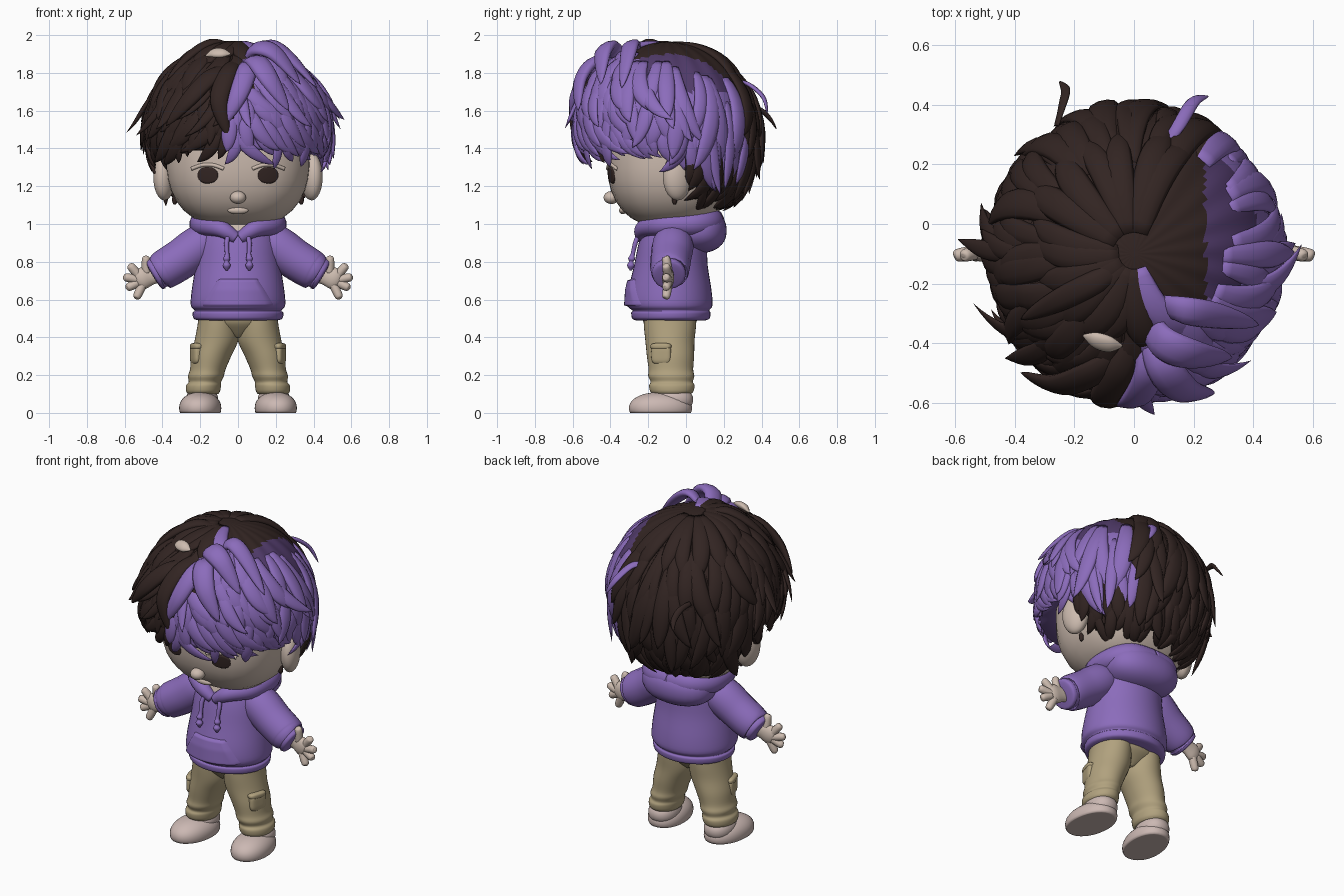
import bpy, bmesh, math, random
from math import sin, cos, pi
from mathutils import Vector as V

random.seed(7)
if "Cube" in bpy.data.objects:
    bpy.data.objects.remove(bpy.data.objects["Cube"])

def material(name, *rgb):
    m = bpy.data.materials.new(name)
    m.use_nodes = True
    m.diffuse_color = (*rgb, 1)
    m.node_tree.nodes["Principled BSDF"].inputs["Base Color"].default_value = (*rgb, 1)
    return m

SKIN = material("skin", 0.61, 0.50, 0.43)
DARK = material("dark_brown_hair", 0.032, 0.018, 0.016)
PURPLE = material("purple", 0.26, 0.15, 0.50)
SHADE = material("deep_purple", 0.085, 0.045, 0.15)
KHAKI = material("khaki", 0.44, 0.36, 0.21)
SHOE = material("pale_pink_leather", 0.60, 0.48, 0.45)
EYE = material("dark_eye", 0.035, 0.02, 0.018)

def finish(name, bm, *mats):
    bmesh.ops.recalc_face_normals(bm, faces=bm.faces)
    for f in bm.faces:
        f.smooth = True
    me = bpy.data.meshes.new(name)
    bm.to_mesh(me)
    bm.free()
    for m in mats:
        me.materials.append(m)
    bpy.context.scene.collection.objects.link(bpy.data.objects.new(name, me))

def bridge(bm, rings):
    """Skin a list of point rings and cap both ends."""
    loops = [[bm.verts.new(p) for p in r] for r in rings]
    for a, b in zip(loops, loops[1:]):
        for i in range(len(a)):
            bm.faces.new((a[i - 1], a[i], b[i], b[i - 1]))
    bm.faces.new(loops[0])
    bm.faces.new(loops[-1][::-1])

def spline(pts, steps=6):
    """Catmull-Rom through tuples of any length."""
    p = [pts[0], *pts, pts[-1]]
    out = [tuple(0.5 * (2 * b + (c - a) * t + (2 * a - 5 * b + 4 * c - d) * t * t + (3 * b - a - 3 * c + d) * t ** 3)
                 for a, b, c, d in zip(*p[i - 1:i + 3]))
           for i in range(1, len(p) - 2) for t in (k / steps for k in range(steps))]
    return out + [tuple(pts[-1])]

def sweep(bm, path, widths, flat=1.0, origin=None, n=10):
    """Tube along a path; flattened towards the origin when one is given."""
    path = [V(p) for p in path]
    rings = []
    for i, p in enumerate(path):
        t = (path[min(i + 1, len(path) - 1)] - path[max(i - 1, 0)]).normalized()
        side = t.cross((p - origin) if origin else V((0, 1, 0.02))).normalized()
        up = side.cross(t)
        rings.append([p + widths[i] * (side * cos(a) + up * flat * sin(a)) for a in (2 * pi * k / n for k in range(n))])
    bridge(bm, rings)

def tube(name, pts, mat, flat=1.0, origin=None, n=16):
    """Tube through (x, y, z, radius) points."""
    bm = bmesh.new()
    s = spline(pts)
    sweep(bm, [q[:3] for q in s], [max(q[3], 0.001) for q in s], flat, origin, n)
    finish(name, bm, mat)

def loft(name, sections, mat, n=40):
    """Stack of horizontal ellipses given as (z, cx, cy, rx, ry)."""
    bm = bmesh.new()
    bridge(bm, [[V((cx + rx * cos(2 * pi * k / n), cy + ry * sin(2 * pi * k / n), z))
                 for k in range(n)] for z, cx, cy, rx, ry in spline(sections, 4)])
    finish(name, bm, mat)

def blob(name, c, r, mat, p=2.0, turn=0.0, floor=-1):
    """Superellipsoid, optionally turned about z and flattened on a floor."""
    bm = bmesh.new()
    bmesh.ops.create_uvsphere(bm, u_segments=32, v_segments=20, radius=1)
    for v in bm.verts:
        v.co /= sum(abs(q) ** p for q in v.co) ** (1 / p)
        x, y, z = (v.co[i] * r[i] for i in range(3))
        v.co = c[0] + x * cos(turn) - y * sin(turn), c[1] + x * sin(turn) + y * cos(turn), max(c[2] + z, floor)
    finish(name, bm, mat)

def plate(name, outline, depth, mat, lift, n=16):
    """Thin patch fitted to a front surface y = depth(x, z); outline(u, v) gives x, z."""
    bm = bmesh.new()
    bmesh.ops.create_grid(bm, x_segments=n, y_segments=n, size=0.5)
    for v in bm.verts:
        rim = max(abs(v.co.x), abs(v.co.y)) > 0.499
        x, z = outline(v.co.x + 0.5, v.co.y + 0.5)
        v.co = x, depth(x, z) + (0.004 if rim else -lift), z
    finish(name, bm, mat)

# Head and face
HC, HR, HP = V((0, -0.08, 1.36)), (0.38, 0.34, 0.38), 2.5

def face_y(x, z):
    k = 1 - abs(x / HR[0]) ** HP - abs((z - HC.z) / HR[2]) ** HP
    return HC.y - HR[1] * max(k, 0) ** (1 / HP)

blob("head", HC, HR, SKIN, HP)
blob("nose", (0, face_y(0, 1.14) - 0.012, 1.14), (0.042, 0.042, 0.034), SKIN)
blob("lips", (0, face_y(0, 1.075) + 0.006, 1.072), (0.055, 0.02, 0.02), SKIN)
for name, s in (("left", 1), ("right", -1)):
    plate(name + "_eye", lambda u, v: (s * 0.16 + 0.056 * (2 * u - 1),
          1.258 + 0.045 * (2 * v - 1) * math.sqrt(max(0.02, 1 - (2 * u - 1) ** 2))), face_y, EYE, 0.005)
    tube(name + "_eyelid", [(s * 0.16 + a, face_y(s * 0.16 + a, 1.31) + 0.003, 1.314 - 3 * a * a, 0.01)
                            for a in (-0.085, -0.04, 0, 0.04, 0.085)], SKIN)
    blob(name + "_ear", (s * 0.39, -0.045, 1.25), (0.055, 0.08, 0.125), SKIN, 2.0, s * 0.35)
    blob(name + "_earring", (s * 0.335, -0.06, 1.13), (0.014, 0.014, 0.028), EYE)

# Hoodie torso with hem, pocket and hood
TORSO = [(0.49, 0, -0.08, 0.21, 0.185), (0.5, 0, -0.08, 0.235, 0.205), (0.53, 0, -0.08, 0.24, 0.21),
         (0.542, 0, -0.08, 0.23, 0.203), (0.57, 0, -0.085, 0.25, 0.225), (0.65, 0, -0.085, 0.245, 0.22),
         (0.78, 0, -0.08, 0.225, 0.195), (0.9, 0, -0.07, 0.21, 0.18), (0.98, 0, -0.06, 0.18, 0.16), (1.03, 0, -0.05, 0.12, 0.12)]

def torso_y(x, z):
    a, b = next((a, b) for a, b in zip(TORSO, TORSO[1:]) if a[0] <= z <= b[0])
    t = (z - a[0]) / (b[0] - a[0])
    _, _, cy, rx, ry = (p + (q - p) * t for p, q in zip(a, b))
    return cy - ry * math.sqrt(max(0, 1 - (x / rx) ** 2))

loft("hoodie_torso", TORSO, PURPLE)
plate("front_pocket", lambda u, v: ((2 * u - 1) * (0.19 - 0.1 * max(0, v - 0.15)), 0.56 + 0.15 * v), torso_y, PURPLE, 0.018)
blob("hood_back", (0, 0.06, 0.965), (0.225, 0.155, 0.12), PURPLE, 2.3)
tube("neck", [(0, -0.1, 0.93, 0.1), (0, -0.1, 1.06, 0.1)], SKIN)
plate("neck_opening", lambda u, v: ((2 * u - 1) * 0.075 * (v + 0.02), 0.93 + 0.08 * v),
      lambda x, z: -0.232 + 0.3 * (z - 0.93), SKIN, 0.006)

# Sleeves, hands, hood rim, strings, legs and shoes, mirrored
for side, s in (("left_", 1), ("right_", -1)):
    def part(label, pts, mat, **kw):
        tube(side + label, [(s * x, y, z, r) for x, y, z, r in pts], mat, **kw)

    part("hood_rim", [(0.01, -0.235, 0.925, 0.03), (0.09, -0.225, 0.975, 0.045), (0.185, -0.13, 0.995, 0.055),
                      (0.19, 0.02, 1.0, 0.065), (0.12, 0.11, 1.01, 0.075), (0, 0.125, 1.01, 0.08)], PURPLE, origin=V((0, -0.05, 0.7)))
    part("sleeve", [(0.12, -0.07, 0.92, 0.09), (0.2, -0.07, 0.885, 0.11), (0.3, -0.08, 0.815, 0.108),
                    (0.38, -0.085, 0.765, 0.105), (0.41, -0.09, 0.748, 0.098), (0.418, -0.09, 0.743, 0.085),
                    (0.428, -0.09, 0.738, 0.09), (0.445, -0.09, 0.728, 0.082), (0.45, -0.09, 0.725, 0.05)], PURPLE)
    part("palm", [(0.41, -0.09, 0.74, 0.045), (0.46, -0.09, 0.725, 0.047), (0.505, -0.095, 0.712, 0.058),
                  (0.535, -0.095, 0.703, 0.045), (0.55, -0.095, 0.698, 0.01)], SKIN, flat=0.55)
    for finger, x, z, bx, bz in (("thumb", 0.488, 0.83, 0.485, 0.74), ("index_finger", 0.575, 0.785, 0.525, 0.725),
                                 ("middle_finger", 0.605, 0.72, 0.53, 0.705), ("ring_finger", 0.59, 0.66, 0.53, 0.69),
                                 ("little_finger", 0.54, 0.605, 0.505, 0.68)):
        part(finger, [(bx, -0.095, bz, 0.024), (x * 0.85 + bx * 0.15, -0.105, z * 0.85 + bz * 0.15, 0.021),
                      (x, -0.108, z, 0.004)], SKIN, n=12)
    part("drawstring", [(0.05, -0.25, 0.945, 0.012), (0.06, -0.268, 0.9, 0.013), (0.058, -0.282, 0.84, 0.012),
                        (0.06, -0.288, 0.815, 0.019), (0.06, -0.29, 0.8, 0.012), (0.06, -0.292, 0.78, 0.021),
                        (0.06, -0.292, 0.755, 0.006)], PURPLE, n=10)
    loft(side + "trouser_leg", [(z, s * x, y, rx, ry) for z, x, y, rx, ry in (
        (0.1, 0.185, -0.075, 0.08, 0.1), (0.115, 0.185, -0.075, 0.09, 0.115), (0.145, 0.182, -0.075, 0.092, 0.12),
        (0.165, 0.175, -0.075, 0.086, 0.112), (0.195, 0.17, -0.078, 0.095, 0.122), (0.23, 0.16, -0.08, 0.094, 0.118),
        (0.3, 0.142, -0.082, 0.106, 0.125), (0.38, 0.115, -0.085, 0.115, 0.13), (0.46, 0.105, -0.085, 0.11, 0.138),
        (0.53, 0.1, -0.085, 0.105, 0.14))], KHAKI)
    blob(side + "cargo_pocket", (s * 0.222, -0.13, 0.31), (0.024, 0.054, 0.052), KHAKI, 4, -s * 0.3)
    blob(side + "pocket_flap", (s * 0.22, -0.132, 0.352), (0.028, 0.057, 0.018), KHAKI, 3, -s * 0.3)
    blob(side + "shoe", (s * 0.2, -0.135, 0.025), (0.11, 0.168, 0.085), SHOE, 2.15, s * 0.12, 0.0)
    blob(side + "shoe_heel", (s * 0.19, -0.07, 0.07), (0.085, 0.108, 0.068), SHOE, 2.2)
loft("trouser_seat", [(0.4, 0, -0.085, 0.03, 0.07), (0.43, 0, -0.085, 0.12, 0.1), (0.48, 0, -0.085, 0.2, 0.14),
                      (0.53, 0, -0.085, 0.205, 0.145)], KHAKI)

# Hair cap: a dome with a hairline that drops at the back
DC, DR = V((0, -0.1, 1.5)), (0.475, 0.48, 0.465)

def dome(th, ph, s=1.0):
    st = sin(th) if th < pi / 2 else max(sin(th), 0.01) ** 0.6
    return DC + s * V((DR[0] * st * cos(ph), DR[1] * st * sin(ph), DR[2] * cos(th)))

def hairline(ph):
    return math.acos((1.39 - 0.26 * min(1, max(0, sin(ph) * 2)) - DC.z) / DR[2])

def is_purple(p):
    if p.y > 0.31 or (p.z < 1.33 and p.y > 0):
        return False
    return p.x > (0.24 if p.y > -0.28 else 0.02 if p.z > 1.75 else -0.05)

bm = bmesh.new()
N, M = 120, 40
rows = [[dome(0.02 + (hairline(2 * pi * k / N) - 0.02) * i / M, 2 * pi * k / N, 1 + 0.006 * sin(k * pi / 3) * min(1, i / 12))
         for k in range(N)] for i in range(M + 1)]
bridge(bm, rows + [[DC + (p - DC) * 0.7 for p in rows[-1]]])
for f in bm.faces:
    c = f.calc_center_median()
    if is_purple(c):
        f.material_index = 2 if c.z > 1.7 and c.y > -0.25 else 1
finish("hair_cap", bm, DARK, PURPLE, SHADE)

# Layered locks that follow the dome, bend sideways and flick out at the tips
locks = {True: bmesh.new(), False: bmesh.new()}
for start, end, count, width, lift in ((0.06, 0.5, 22, 0.06, 0.0), (0.28, 0.72, 34, 0.06, 0.06), (0.38, 0.86, 38, 0.06, 0.14),
                                       (0.5, 0.92, 34, 0.045, 0.22), (0.56, 1.0, 44, 0.056, 0.12),
                                       (0.7, 1.1, 46, 0.052, 0.08), (0.8, 1.13, 44, 0.042, 0.03)):
    for i in range(count):
        ph = 2 * pi * (i + random.uniform(-0.3, 0.3)) / count
        front = max(0, -sin(ph))
        drift = random.uniform(-0.32, 0.32) + 0.32 * front * (1 if cos(ph) > 0 else -1)
        w, up = width * random.uniform(0.8, 1.25), lift * random.uniform(-0.3, 1.2) * (1 - 0.35 * front)
        stop, path, radii = end * random.uniform(0.93, 1.05), [], []
        for t in (k / 12 for k in range(13)):
            path.append(dome(min(hairline(ph) * (start + (stop - start) * (t - 0.12 * t ** 4)), 2.7),
                             ph + drift * (t * t - 0.3), 0.985 + 0.03 * sin(pi * t) + up * t ** 2.5))
            radii.append(w * max(0.02, (0.45 + 0.9 * t) * (1 - t ** 2.5)))
        mid = path[6]
        if start < 0.3 and mid.x > (0.12 if start < 0.1 else 0.25) and mid.y > -0.3:
            continue  # leaves the step beside the crown bare
        sweep(locks[is_purple(mid)], path, radii, 0.42, DC)

# Raised tufts at the parting and loose strands
TUFTS = [(True, [(0.05, -0.33, 1.86), (0.1, -0.4, 1.93), (0.2, -0.44, 1.9), (0.33, -0.45, 1.74)], 0.075),
         (True, [(0.06, -0.36, 1.84), (0.1, -0.48, 1.86), (0.17, -0.56, 1.76), (0.27, -0.57, 1.6)], 0.075),
         (True, [(0.05, -0.37, 1.84), (0.05, -0.5, 1.82), (0.0, -0.59, 1.68), (-0.08, -0.6, 1.52)], 0.065),
         (True, [(0.08, -0.27, 1.89), (0.17, -0.29, 1.95), (0.28, -0.31, 1.88), (0.42, -0.34, 1.72)], 0.06),
         (False, [(0.0, -0.38, 1.85), (-0.05, -0.5, 1.8), (-0.1, -0.59, 1.65), (-0.05, -0.6, 1.46)], 0.065),
         (False, [(-0.02, -0.42, 1.82), (-0.14, -0.5, 1.78), (-0.26, -0.54, 1.66), (-0.38, -0.5, 1.52)], 0.065),
         (False, [(-0.05, -0.15, 1.94), (-0.14, -0.2, 1.96), (-0.26, -0.26, 1.89), (-0.38, -0.32, 1.76)], 0.05),
         (True, [(0.1, 0.26, 1.75), (0.15, 0.33, 1.74), (0.2, 0.41, 1.67), (0.25, 0.43, 1.58)], 0.028),
         (False, [(-0.26, 0.33, 1.62), (-0.24, 0.4, 1.6), (-0.23, 0.45, 1.55), (-0.25, 0.48, 1.5)], 0.022)]
for purple, pts, w in TUFTS:
    path = spline(pts)
    ts = [k / (len(path) - 1) for k in range(len(path))]
    sweep(locks[purple], path, [w * max(0.02, (0.6 + 0.7 * t) * (1 - t ** 3)) for t in ts], 0.5, DC)
finish("dark_locks", locks[False], DARK)
finish("purple_locks", locks[True], PURPLE)
tube("scalp_patch", [(-0.17, -0.375, 1.89, 0.005), (-0.13, -0.39, 1.905, 0.03), (-0.08, -0.405, 1.905, 0.03),
                     (-0.04, -0.41, 1.9, 0.005)], SKIN, flat=0.6, origin=DC)
